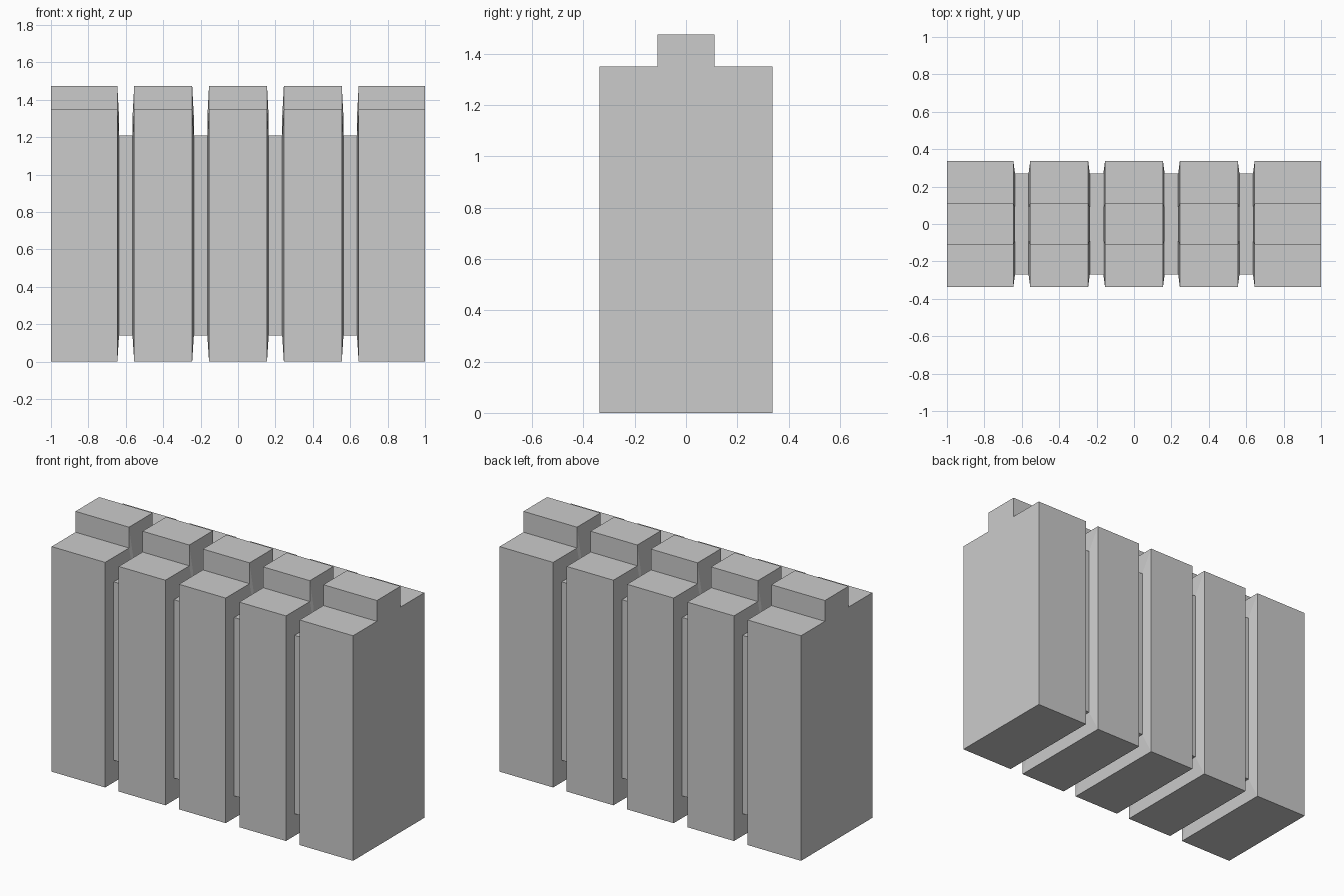
import bpy, bmesh

if "Cube" in bpy.data.objects:
    bpy.data.objects.remove(bpy.data.objects["Cube"])

HALF_Y, TAB_Y, SHOULDER, TOP = 0.338, 0.112, 1.35, 1.475
INSET = 0.79            # scale of the shallow raised end face on each segment
PITCH = 0.4
EDGE, FACE = 0.045, 0.036   # half gap at the rim / at the raised face


def profile(x, s=1.0):
    """Stepped cross-section in the YZ plane, scaled about the body centre."""
    mid = SHOULDER / 2
    pts = [(-HALF_Y, 0), (HALF_Y, 0), (HALF_Y, SHOULDER), (TAB_Y, SHOULDER),
           (TAB_Y, TOP), (-TAB_Y, TOP), (-TAB_Y, SHOULDER), (-HALF_Y, SHOULDER)]
    return [(x, y * s, mid + (z - mid) * s) for y, z in pts]


def loft(name, sections):
    bm = bmesh.new()
    rings = [[bm.verts.new(p) for p in sec] for sec in sections]
    for a, b in zip(rings, rings[1:]):
        for i in range(len(a)):
            j = (i + 1) % len(a)
            bm.faces.new((a[i], a[j], b[j], b[i]))
    bm.faces.new(rings[0])
    bm.faces.new(rings[-1])
    bmesh.ops.recalc_face_normals(bm, faces=bm.faces[:])
    mesh = bpy.data.meshes.new(name)
    bm.to_mesh(mesh)
    bm.free()
    obj = bpy.data.objects.new(name, mesh)
    bpy.context.collection.objects.link(obj)
    return obj


# Five stepped segments, slightly raised where they face a neighbour
for i in range(5):
    left, right = (i - 2.5) * PITCH, (i - 1.5) * PITCH
    if i == 0:
        sections = [profile(left)]
    else:
        sections = [profile(left + FACE, INSET), profile(left + EDGE)]
    if i == 4:
        sections += [profile(right)]
    else:
        sections += [profile(right - EDGE), profile(right - FACE, INSET)]
    loft(f"segment_{i + 1}", sections)

# Recessed connectors filling the gaps between segments
y, z0, z1 = 0.27, 0.14, 1.21
for i in range(4):
    cx = (i - 1.5) * PITCH
    loft(f"connector_{i + 1}",
         [[(x, -y, z0), (x, y, z0), (x, y, z1), (x, -y, z1)]
          for x in (cx - FACE, cx + FACE)])
